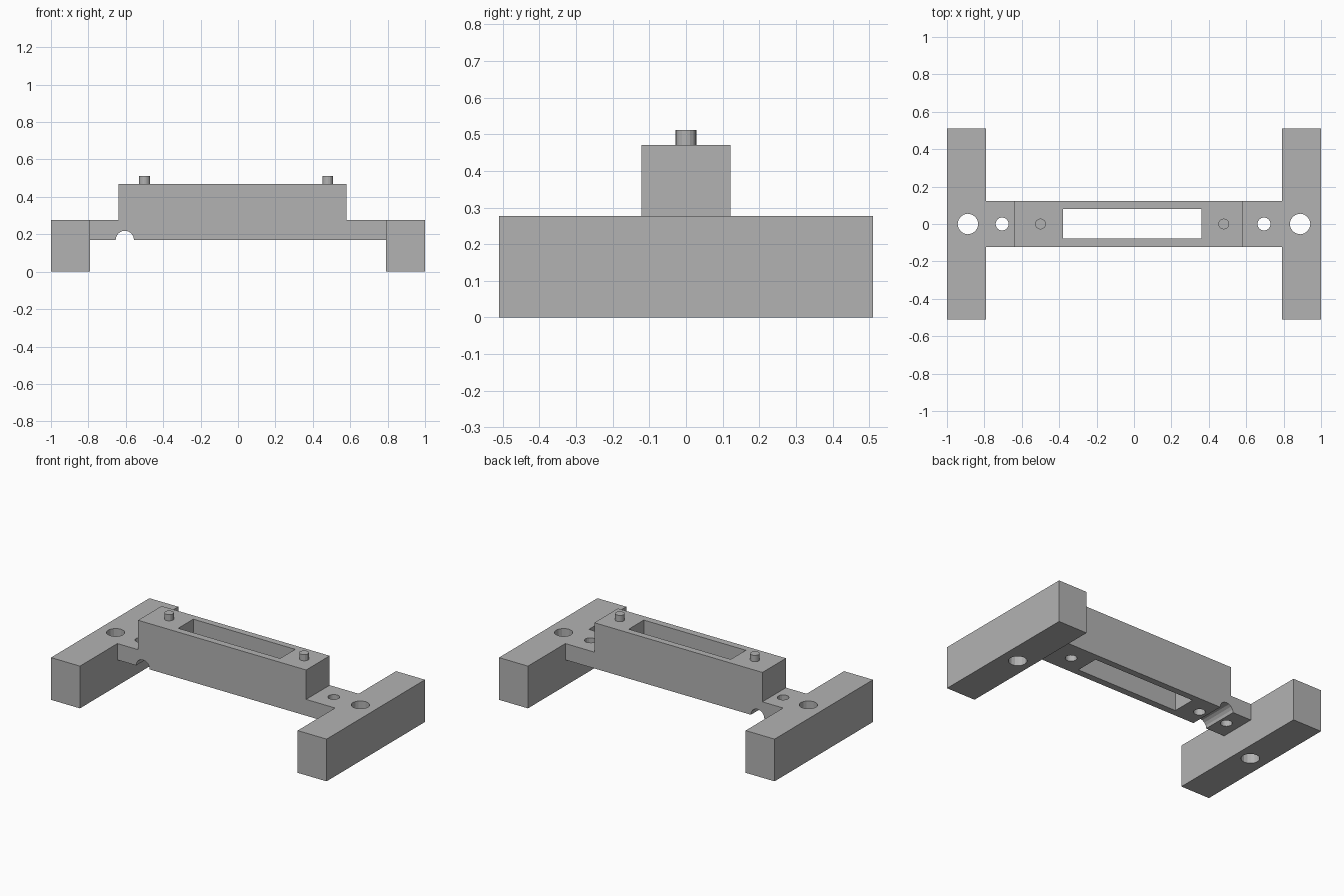
import bpy
import bmesh
from math import pi
from mathutils import Matrix, Vector

default = bpy.data.objects.get("Cube")
if default:
    bpy.data.objects.remove(default, do_unlink=True)

grey = bpy.data.materials.new("plain grey")
grey.use_nodes = True
colour = (0.45, 0.45, 0.45, 1)
grey.diffuse_color = colour
grey.node_tree.nodes["Principled BSDF"].inputs["Base Color"].default_value = colour


def finish(name, bm):
    bmesh.ops.recalc_face_normals(bm, faces=bm.faces)
    mesh = bpy.data.meshes.new(name)
    bm.to_mesh(mesh)
    bm.free()
    mesh.materials.append(grey)
    obj = bpy.data.objects.new(name, mesh)
    bpy.context.collection.objects.link(obj)
    return obj


def box(name, low, high):
    low, high = Vector(low), Vector(high)
    bm = bmesh.new()
    matrix = Matrix.Translation((low + high) / 2) @ Matrix.Diagonal((*(high - low), 1))
    bmesh.ops.create_cube(bm, size=1, matrix=matrix)
    return finish(name, bm)


def cylinder(name, centre, radius, depth, axis="Z", sides=16):
    bm = bmesh.new()
    turn = Matrix.Rotation(pi / 2, 4, "X") if axis == "Y" else Matrix()
    bmesh.ops.create_cone(bm, cap_ends=True, segments=sides, radius1=radius,
                          radius2=radius, depth=depth,
                          matrix=Matrix.Translation(centre) @ turn)
    return finish(name, bm)


def cut(target, cutter):
    cutter.hide_render = True
    cutter.hide_set(True)
    cutter.display_type = "WIRE"
    mod = target.modifiers.new(cutter.name, "BOOLEAN")
    mod.operation = "DIFFERENCE"
    mod.solver = "EXACT"
    mod.object = cutter


# Bridge with raised middle, extruded from its side profile
FOOT_X, HALF_Y, BASE, STEP, TOP = 0.79, 0.122, 0.17, 0.277, 0.47
profile = [(-FOOT_X, BASE), (FOOT_X, BASE), (FOOT_X, STEP), (0.58, STEP),
           (0.58, TOP), (-0.64, TOP), (-0.64, STEP), (-FOOT_X, STEP)]
bm = bmesh.new()
face = bm.faces.new([bm.verts.new((x, -HALF_Y, z)) for x, z in profile])
extruded = bmesh.ops.extrude_face_region(bm, geom=[face])["geom"]
bmesh.ops.translate(bm, vec=(0, 2 * HALF_Y, 0),
                    verts=[v for v in extruded if isinstance(v, bmesh.types.BMVert)])
bridge = finish("bridge", bm)

# Long slot and the round cable groove under the bridge
cut(bridge, box("slot_cutter", (-0.38, -0.077, 0), (0.36, 0.079, 1)))
cut(bridge, cylinder("groove_cutter", (-0.605, 0, BASE), 0.049, 1, "Y"))

# Feet, screw holes, locating pins and their matching sockets
for side, sign, pin_x, screw_x in (("right", -1, -0.5, -0.705), ("left", 1, 0.48, 0.695)):
    inner, outer = sorted((sign * FOOT_X, sign))
    foot = box(side + "_foot", (inner, -0.51, 0), (outer, 0.51, STEP))
    cut(foot, cylinder(side + "_foot_hole_cutter", (sign * 0.888, 0, 0.14), 0.055, 1))
    cut(bridge, cylinder(side + "_screw_hole_cutter", (screw_x, 0, 0.2), 0.035, 0.5))
    cut(bridge, cylinder(side + "_socket_cutter", (pin_x, 0, BASE), 0.035, 0.12))
    cylinder(side + "_pin", (pin_x, 0, TOP + 0.02), 0.029, 0.042)
